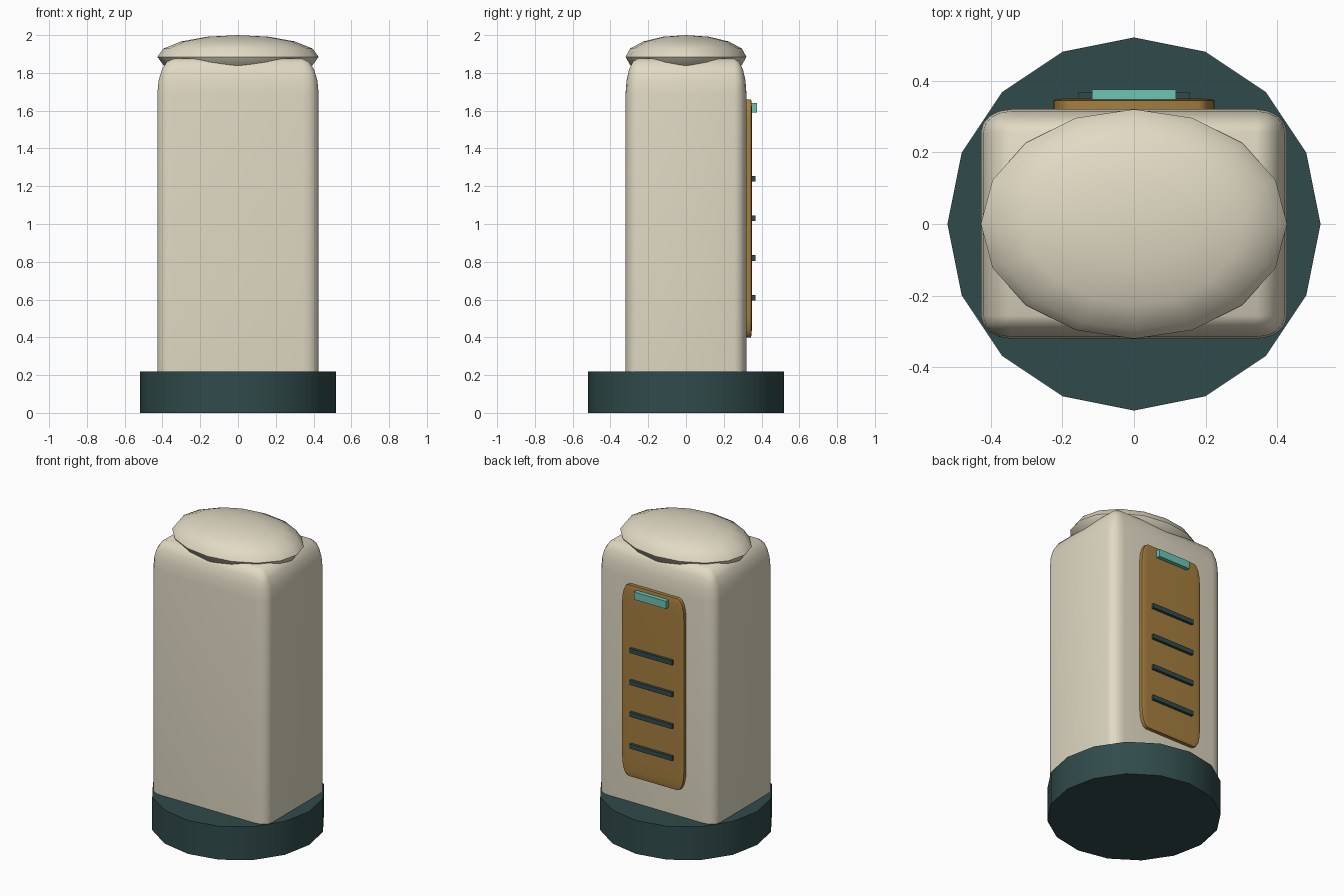
import bpy
import math

old = bpy.data.objects.get("Cube")
if old:
    bpy.data.objects.remove(old, do_unlink=True)


def material(name, rgb):
    m = bpy.data.materials.new(name)
    m.use_nodes = True
    m.diffuse_color = (*rgb, 1)
    m.node_tree.nodes["Principled BSDF"].inputs["Base Color"].default_value = (*rgb, 1)
    return m


CREAM = material("warm cream", (0.75, 0.70, 0.55))
TEAL = material("dark teal", (0.03, 0.07, 0.07))
BRONZE = material("bronze", (0.38, 0.21, 0.05))
AQUA = material("aqua light", (0.15, 0.56, 0.47))


def finish(name, mat, smooth=True):
    ob = bpy.context.object
    ob.name = name
    ob.data.materials.append(mat)
    bpy.ops.object.transform_apply(location=False, rotation=False, scale=True)
    if smooth:
        bpy.ops.object.shade_smooth_by_angle(angle=math.radians(40))
    return ob


def box(name, mat, low, high, round_part=0):
    """Box between two corners; rounding is a share of each dimension."""
    centre = [(a + b) / 2 for a, b in zip(low, high)]
    bpy.ops.mesh.primitive_cube_add(size=1, location=centre)
    if round_part:
        mod = bpy.context.object.modifiers.new("rounding", "BEVEL")
        mod.width = round_part
        mod.segments = 4
        bpy.ops.object.modifier_apply(modifier=mod.name)
    bpy.context.object.scale = [b - a for a, b in zip(low, high)]
    return finish(name, mat, bool(round_part))


# Round foot, with a corner on each axis
bpy.ops.mesh.primitive_cylinder_add(vertices=16, radius=0.52, depth=0.22, location=(0, 0, 0.11))
finish("foot", TEAL)

# Tall rounded body
box("body", CREAM, (-0.427, -0.32, 0.002), (0.427, 0.32, 1.875), 0.1)

# Flattened cap
bpy.ops.mesh.primitive_uv_sphere_add(segments=16, ring_count=8, radius=1, location=(0, 0, 1.885))
bpy.context.object.scale = (0.427, 0.32, 0.115)
finish("cap", CREAM)

# Back panel with vent slots and a light
box("back_panel", BRONZE, (-0.225, 0.29, 0.4), (0.225, 0.35, 1.66), 0.1)
for i in range(4):
    z = 0.61 + 0.21 * i
    box(f"vent_slot_{i + 1}", TEAL, (-0.155, 0.34, z - 0.015), (0.155, 0.368, z + 0.015))
box("status_light", AQUA, (-0.117, 0.335, 1.59), (0.117, 0.375, 1.64))
